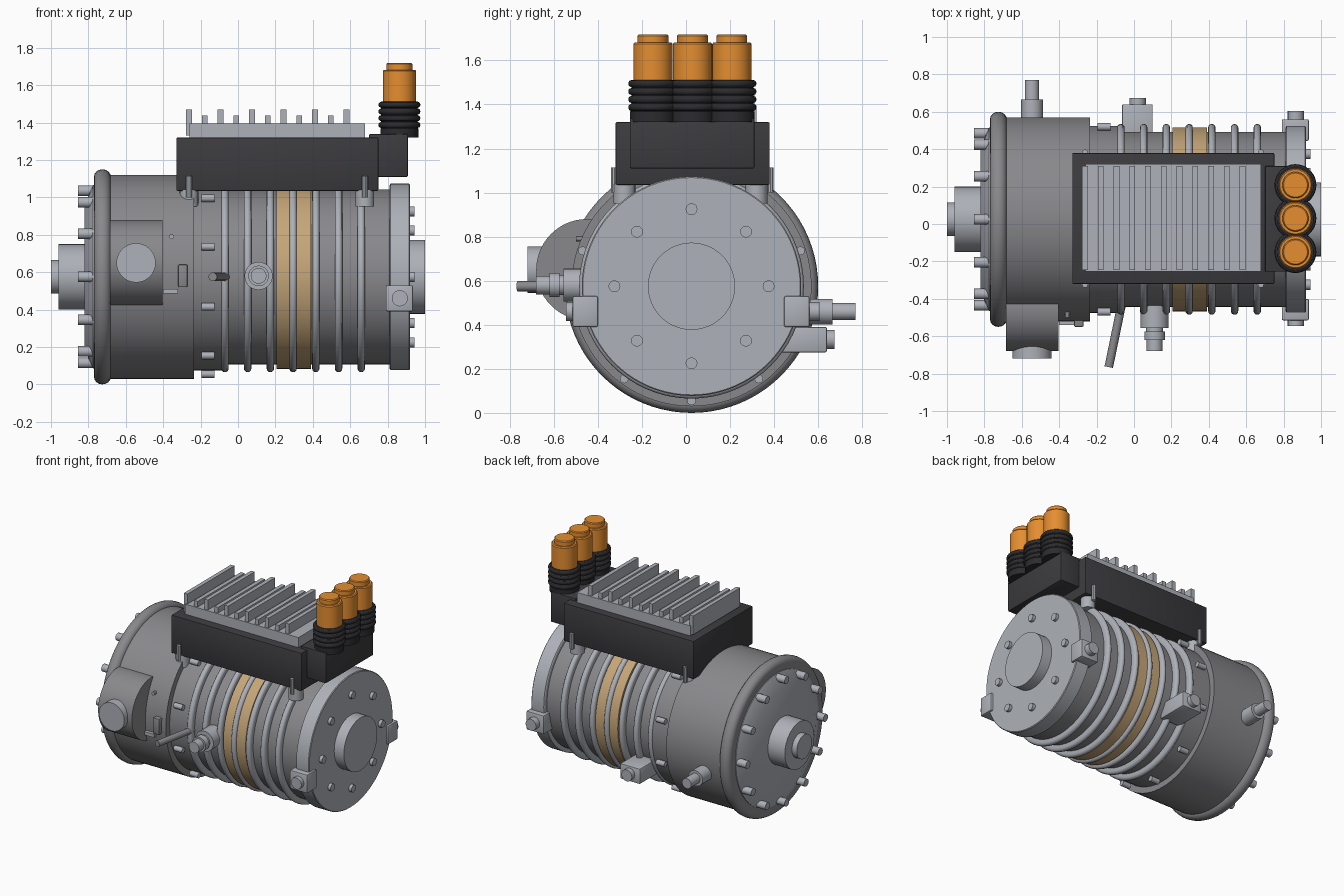
import bpy, bmesh, math
from mathutils import Vector, Matrix

if "Cube" in bpy.data.objects:
    bpy.data.objects.remove(bpy.data.objects["Cube"])

def material(name, rgb):
    m = bpy.data.materials.new(name)
    m.diffuse_color = (*rgb, 1)
    m.use_nodes = True
    m.node_tree.nodes["Principled BSDF"].inputs["Base Color"].default_value = m.diffuse_color
    return m

LIGHT = material("light_aluminium", (0.42, 0.44, 0.48))
GREY = material("cast_grey", (0.25, 0.25, 0.265))
BLACK = material("black_case", (0.045, 0.043, 0.048))
RUBBER = material("dark_rubber", (0.025, 0.025, 0.028))
ORANGE = material("orange_plastic", (0.78, 0.27, 0.03))
TAN = material("copper_tan", (0.56, 0.38, 0.19))

CY, CZ = 0.025, 0.575          # main axis runs along x here
X, Y, Z = Vector((1, 0, 0)), Vector((0, 1, 0)), Vector((0, 0, 1))

def finish(name, bm, mat):
    bmesh.ops.recalc_face_normals(bm, faces=bm.faces)
    me = bpy.data.meshes.new(name)
    bm.to_mesh(me)
    bm.free()
    me.materials.append(mat)
    me.shade_smooth()
    me.set_sharp_from_angle(angle=math.radians(32))
    ob = bpy.data.objects.new(name, me)
    bpy.context.collection.objects.link(ob)
    return ob

def lathe(name, profile, mat, origin=(0, CY, CZ), axis=X, n=32):
    """Revolve (distance along axis, radius) points, capping both ends."""
    bm = bmesh.new()
    rot = Vector(axis).to_track_quat('Z', 'Y').to_matrix().to_4x4()
    mtx = Matrix.Translation(origin) @ rot
    rings = []
    for d, r in profile:
        rings.append([bm.verts.new(mtx @ Vector((r * math.cos(2 * math.pi * i / n),
                                                 r * math.sin(2 * math.pi * i / n), d)))
                      for i in range(n)])
    for a, b in zip(rings, rings[1:]):
        for i in range(n):
            j = (i + 1) % n
            bm.faces.new((a[i], a[j], b[j], b[i]))
    bm.faces.new(rings[0])
    bm.faces.new(rings[-1])
    return finish(name, bm, mat)

def box(name, x, y, z, mat, bevel=0.0):
    bm = bmesh.new()
    bmesh.ops.create_cube(bm, size=1)
    for v in bm.verts:
        v.co = [(p[0] + p[1]) / 2 + c * (p[1] - p[0]) for p, c in zip((x, y, z), v.co)]
    if bevel:
        bmesh.ops.bevel(bm, geom=bm.edges[:], offset=bevel, segments=2, affect='EDGES', profile=0.5)
    return finish(name, bm, mat)

def round_edge(x0, x1, r, bulge, steps=8):
    """Half-round rim profile between x0 and x1."""
    xm, h = (x0 + x1) / 2, (x1 - x0) / 2
    return [(xm - h * math.cos(math.pi * i / steps), r + bulge * math.sin(math.pi * i / steps))
            for i in range(steps + 1)]

def bolt_circle(name, count, radius, x0, x1, r, phase=0.0):
    for i in range(count):
        a = phase + 2 * math.pi * i / count
        o = (0, CY + radius * math.cos(a), CZ + radius * math.sin(a))
        lathe(f"{name}_{i + 1}", [(x0, r), (x1, r)], LIGHT, o, n=12)

# left housing with its rolled flange, cover and hub
lathe("left_housing", [(-0.70, 0.545), (-0.235, 0.545)], GREY, n=80)
lathe("left_flange", round_edge(-0.77, -0.68, 0.535, 0.04), GREY, n=80)
lathe("left_cover", [(-0.76, 0.49), (-0.775, 0.49), (-0.82, 0.39)], LIGHT, n=64)
lathe("left_hub", [(-0.80, 0.175), (-0.96, 0.175)], LIGHT, n=40)
lathe("left_shaft_end", [(-0.95, 0.09), (-1.0, 0.09)], LIGHT)
bolt_circle("cover_bolt", 12, 0.46, -0.855, -0.74, 0.028)

# ribbed barrel
lathe("barrel_collar", [(-0.25, 0.50), (-0.085, 0.50)], GREY, n=72)
lathe("barrel", [(-0.1, 0.468), (0.85, 0.468)], GREY, n=72)
lathe("winding_band", [(0.205, 0.492), (0.39, 0.492)], TAN, n=72)
for i in range(7):
    x = -0.07 + 0.1215 * i
    lathe(f"barrel_rib_{i + 1}", [(x - 0.02, 0.46)] + round_edge(x - 0.02, x + 0.02, 0.49, 0.02, 6)
          + [(x + 0.02, 0.46)], LIGHT, n=72)
bolt_circle("collar_bolt", 10, 0.52, -0.195, -0.125, 0.02, math.pi / 2)

# right end cap
lathe("right_end_cap", [(0.81, 0.49), (0.815, 0.498), (0.915, 0.498), (0.92, 0.493)], LIGHT, n=80)
lathe("right_boss", [(0.9, 0.198), (1.0, 0.198)], LIGHT, n=48)
bolt_circle("end_cap_bolt", 8, 0.35, 0.9, 0.943, 0.027)

# end cap lugs, front and back
for side, y0, y1, tip in (("front", -0.515, -0.40, -0.545), ("back", 0.445, 0.56, 0.605)):
    box(f"{side}_lug", (0.79, 0.935), (y0, y1), (0.39, 0.53), LIGHT, 0.008)
    lathe(f"{side}_lug_plug", [(-0.45 if tip < 0 else 0.5, 0.043), (tip, 0.043)], LIGHT,
          (0.865, 0, 0.46), Y, 20)

# front cylindrical pod with outlet
lathe("front_pod", [(-0.685, 0.23), (-0.405, 0.23)], GREY, (0, -0.45, 0.65), n=56)
lathe("pod_outlet", [(-0.6, 0.105), (-0.72, 0.105)], LIGHT, (-0.545, 0, 0.65), Y, 36)

# small details on the front of the housing
box("front_clip", (-0.32, -0.27), (-0.55, -0.45), (0.52, 0.64), GREY, 0.006)
box("front_ledge", (-0.40, -0.32), (-0.54, -0.45), (0.485, 0.51), LIGHT)
lathe("front_screw", [(-0.4, 0.013), (-0.50, 0.013)], LIGHT, (-0.355, 0, 0.79), Y, 10)

# slanted rod and stepped plug on the front
rod = Vector((-0.07, -0.34, 0))
lathe("front_rod", [(0, 0.023), (rod.length, 0.023)], GREY, (-0.065, -0.425, CZ), rod, 16)
lathe("front_plug", [(-0.42, 0.075), (-0.555, 0.075), (-0.555, 0.045), (-0.575, 0.045),
                     (-0.575, 0.055), (-0.62, 0.055), (-0.62, 0.042), (-0.68, 0.042)],
      LIGHT, (0.11, 0, 0.58), Y, 28)

# plugs on the back
lathe("back_housing_plug", [(0.5, 0.058), (0.665, 0.058)], LIGHT, (-0.545, 0, 0.46), Y, 28)
lathe("back_housing_plug_tip", [(0.65, 0.038), (0.77, 0.038)], LIGHT, (-0.545, 0, 0.46), Y, 24)
box("back_barrel_port", (-0.065, 0.10), (0.40, 0.64), (0.275, 0.39), LIGHT, 0.008)
lathe("back_barrel_port_tip", [(0.62, 0.043), (0.675, 0.043)], LIGHT, (0.02, 0, 0.333), Y, 24)

# control box, with feet and clamp pins
box("control_box", (-0.33, 0.75), (-0.32, 0.38), (1.035, 1.32), BLACK, 0.006)
for x in (-0.262, 0.678):
    for y, py in ((-0.28, -0.325), (0.32, 0.383)):
        lathe("box_foot", [(0.95, 0.05), (1.04, 0.05)], LIGHT, (x, y, 0), Z, 20)
        lathe("box_clamp_pin", [(1.0, 0.016), (1.115, 0.016)], LIGHT, (x, py, 0), Z, 10)

# heat sink with alternating fin heights
box("heat_sink_plate", (-0.26, 0.68), (-0.255, 0.32), (1.31, 1.395), LIGHT)
for i in range(11):
    x = -0.262 + 0.0842 * i
    box(f"heat_sink_fin_{i + 1}", (x - 0.015, x + 0.015), (-0.245, 0.31),
        (1.33, 1.47 if i % 2 == 0 else 1.437), LIGHT)

# three power connectors on their block
box("connector_block", (0.70, 0.908), (-0.255, 0.31), (1.11, 1.338), BLACK, 0.006)
for i, y in enumerate((-0.15, 0.03, 0.208)):
    o = (0.863, y, 0)
    boot = [(1.32, 0.102), (1.368, 0.102)]
    for k in range(4):
        z = 1.37 + 0.036 * k
        boot += [(z, 0.098)] + round_edge(z + 0.002, z + 0.032, 0.1, 0.012, 6) + [(z + 0.034, 0.098)]
    lathe(f"connector_boot_{i + 1}", boot, RUBBER, o, Z, 36)
    lathe(f"connector_sleeve_{i + 1}", [(1.48, 0.089), (1.675, 0.089), (1.682, 0.083), (1.682, 0.07),
                                       (1.712, 0.07), (1.718, 0.064)], ORANGE, o, Z, 36)
